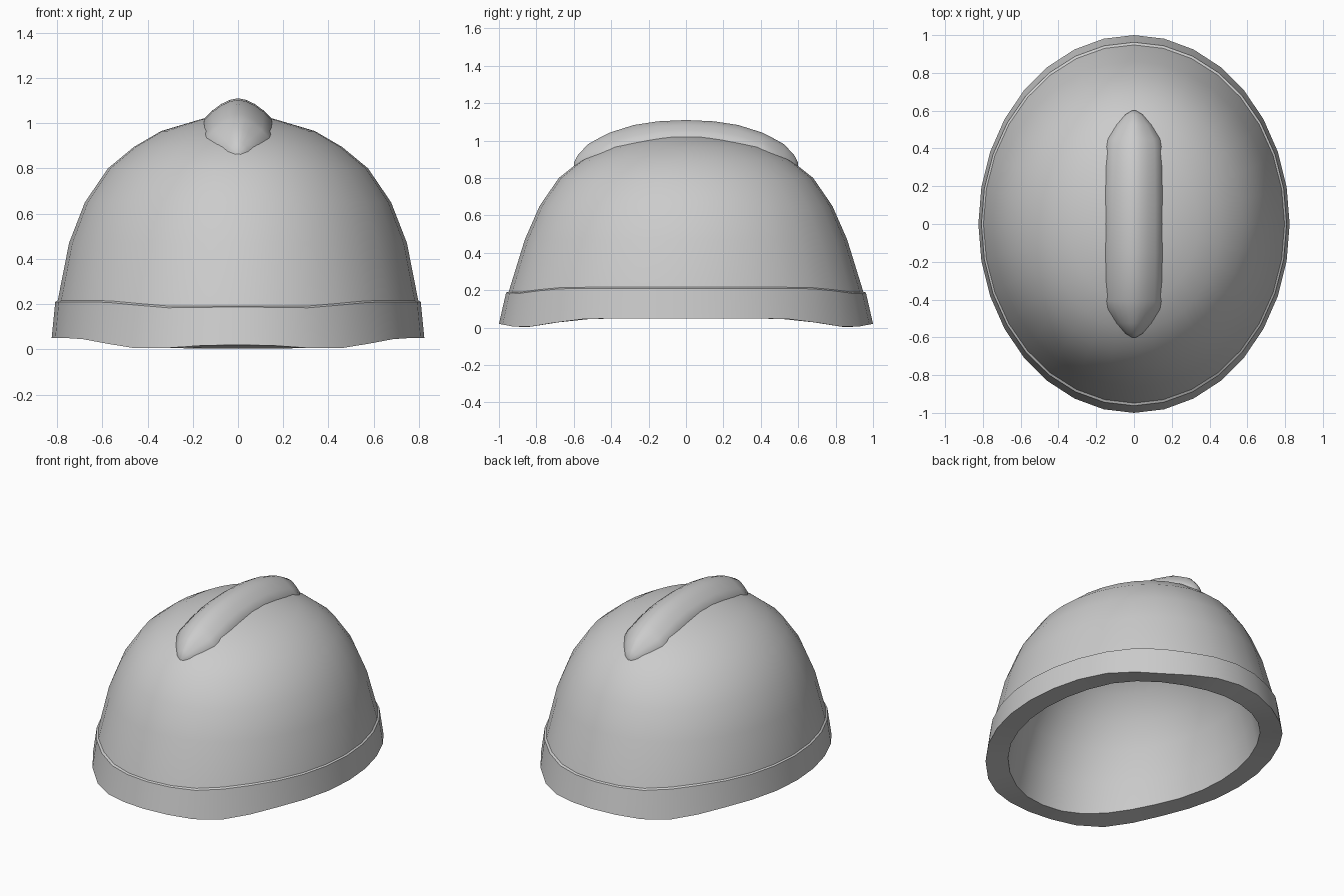
import bpy, bmesh
from math import sin, cos, pi, radians

if "Cube" in bpy.data.objects:
    bpy.data.objects.remove(bpy.data.objects["Cube"])

SEG = 32


def lerp_table(table, t):
    for (a, va), (b, vb) in zip(table, table[1:]):
        if t <= b:
            return va + (vb - va) * max(0, (t - a) / (b - a))
    return table[-1][1]


def finish(name, bm, angle):
    bmesh.ops.recalc_face_normals(bm, faces=bm.faces)
    mesh = bpy.data.meshes.new(name)
    bm.to_mesh(mesh)
    bm.free()
    ob = bpy.data.objects.new(name, mesh)
    bpy.context.collection.objects.link(ob)
    bpy.ops.object.select_all(action='DESELECT')
    ob.select_set(True)
    bpy.context.view_layer.objects.active = ob
    bpy.ops.object.shade_smooth_by_angle(angle=radians(angle))
    return ob


# Wavy heights of the brim edge and the band's top, by distance from the middle
BRIM = [(0, .05), (.5, .05), (.65, .036), (.76, .016), (.85, .002), (.92, .005), (1, .02)]
BAND = [(0, .21), (.65, .21), (.78, .198), (.9, .182), (1, .19)]


def brim(y):
    return lerp_table(BRIM, abs(y))


def band(y):
    return lerp_table(BAND, abs(y))


# Helmet shell: (x radius, y radius, height), from inner crown out to outer crown
inner = [(.11, .14, .895), (.26, .32, .85), (.37, .45, .785), (.47, .56, .70),
         (.565, .665, .56), (.625, .745, .41), (.665, .815, .21), (.69, .86, brim)]
outer = [(.824, 1.0, brim), (.808, .962, band), (.797, .948, lambda y: band(y) + .006),
         (.747, .862, .47), (.677, .783, .65), (.575, .68, .80),
         (.46, .56, .895), (.34, .42, .965), (.155, .20, 1.02)]
bm = bmesh.new()
rings = []
for rx, ry, z in inner + outer:
    ring = []
    for i in range(SEG):
        a = 2 * pi * i / SEG
        x, y = rx * cos(a), ry * sin(a)
        ring.append(bm.verts.new((x, y, z(y) if callable(z) else z)))
    rings.append(ring)
for r, s in zip(rings, rings[1:]):
    for i in range(SEG):
        j = (i + 1) % SEG
        bm.faces.new((r[i], r[j], s[j], s[i]))
for ring, z in ((rings[0], .905), (rings[-1], 1.03)):
    tip = bm.verts.new((0, 0, z))
    for i in range(SEG):
        bm.faces.new((ring[i], ring[(i + 1) % SEG], tip))
finish("helmet_shell", bm, 35)

# Crest ridge: rounded section swept front to back, sunk slightly into the crown
# (y, half width, edge height, top height)
half = [(0, .15, 1.02, 1.11), (.15, .15, 1.013, 1.103), (.28, .149, .987, 1.083),
        (.41, .146, .95, 1.042), (.45, .138, .935, 1.022), (.525, .092, .91, .98),
        (.58, .045, .885, .92), (.60, .012, .87, .88)]
stations = [(-y, w, b, t) for y, w, b, t in half[:0:-1]] + half
bm = bmesh.new()
rows = []
N = 8
for y, w, b, t in stations:
    row = [bm.verts.new((-w, y, b - .06))]
    for k in range(N + 1):
        u = -1 + 2 * k / N
        row.append(bm.verts.new((w * u, y, b + (t - b) * (1 - abs(u) ** 1.8))))
    row.append(bm.verts.new((w, y, b - .06)))
    rows.append(row)
for r, s in zip(rows, rows[1:]):
    for k in range(len(r)):
        j = (k + 1) % len(r)
        bm.faces.new((r[k], r[j], s[j], s[k]))
bm.faces.new(rows[0])
bm.faces.new(rows[-1])
finish("crest_ridge", bm, 50)
